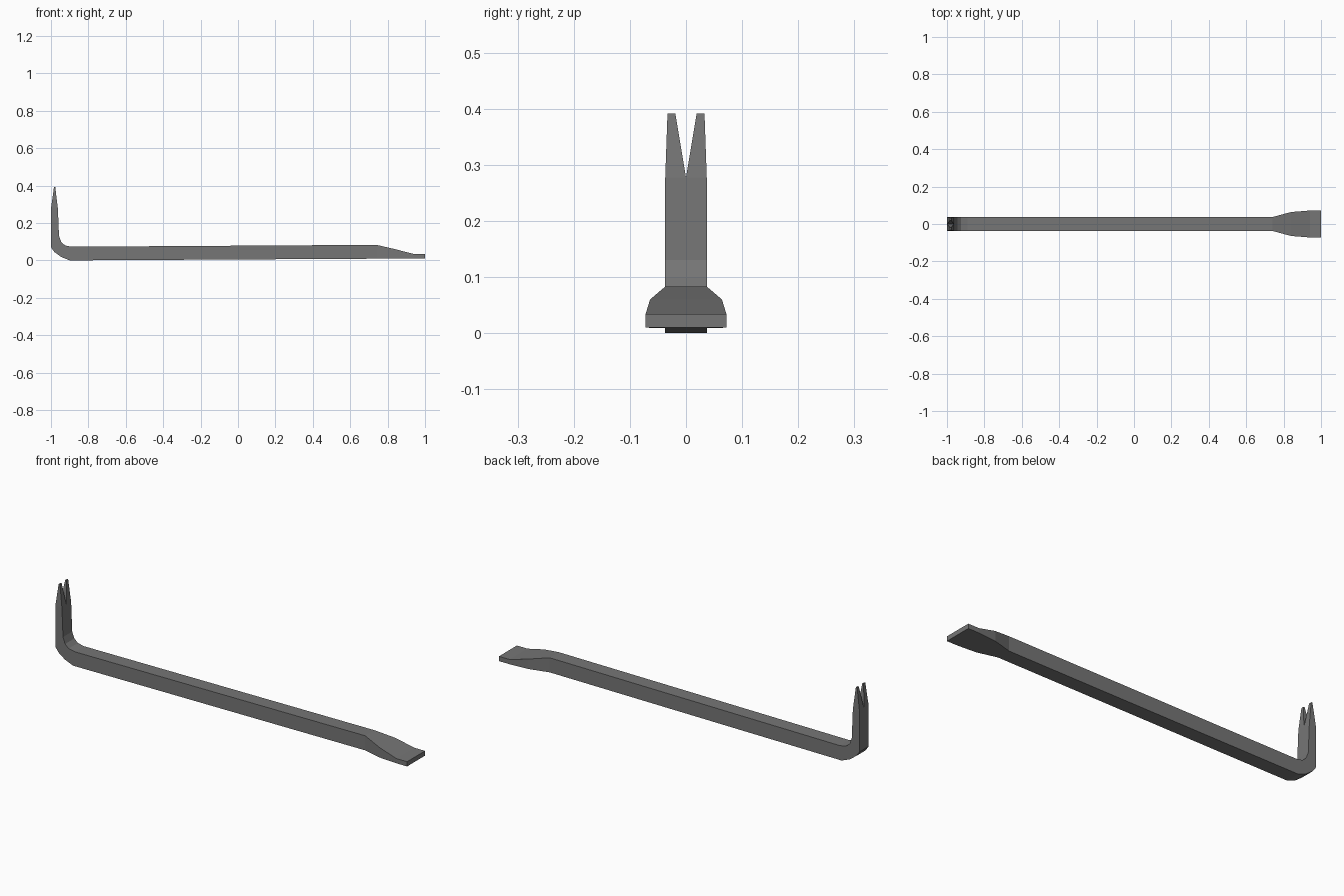
import bpy, bmesh

if "Cube" in bpy.data.objects:
    bpy.data.objects.remove(bpy.data.objects["Cube"])

steel = bpy.data.materials.new("dark grey steel")
steel.diffuse_color = (0.18, 0.18, 0.18, 1)
steel.use_nodes = True
steel.node_tree.nodes["Principled BSDF"].inputs["Base Color"].default_value = steel.diffuse_color

# Side profile: outer (x, z), inner (x, z), half width
sections = [
    ((-1.0, 0.277), (-0.963, 0.277), 0.037),
    ((-1.0, 0.07), (-0.957, 0.13), 0.037),
    ((-0.982, 0.045), (-0.945, 0.098), 0.037),
    ((-0.945, 0.018), (-0.925, 0.08), 0.037),
    ((-0.90, 0.0), (-0.89, 0.073), 0.037),
    ((0.74, 0.009), (0.74, 0.083), 0.037),
    ((0.84, 0.0095), (0.84, 0.06), 0.064),
    ((0.94, 0.01), (0.94, 0.034), 0.072),
    ((1.0, 0.01), (1.0, 0.034), 0.072),
]

bm = bmesh.new()


def ring(outer, inner, y0, y1):
    return [bm.verts.new((p[0], y, p[1]))
            for p, y in ((outer, y0), (outer, y1), (inner, y1), (inner, y0))]


def bridge(a, b):
    for i in range(4):
        j = (i + 1) % 4
        bm.faces.new((a[i], a[j], b[j], b[i]))


# Bent shank and flared chisel end
rings = [ring(o, i, -w, w) for o, i, w in sections]
for a, b in zip(rings, rings[1:]):
    bridge(a, b)
bm.faces.new(rings[-1])

# Two tapering claw prongs meeting in a V notch
first = rings[0]
mid_outer = bm.verts.new((-1.0, 0, 0.277))
mid_inner = bm.verts.new((-0.963, 0, 0.277))
bases = [(first[0], mid_outer, mid_inner, first[3]),
         (mid_outer, first[1], first[2], mid_inner)]
for base, (y0, y1) in zip(bases, ((-0.033, -0.019), (0.019, 0.033))):
    tip = ring((-0.984, 0.391), (-0.977, 0.391), y0, y1)
    bridge(base, tip)
    bm.faces.new(tip)

bmesh.ops.recalc_face_normals(bm, faces=bm.faces)
mesh = bpy.data.meshes.new("pry_bar")
bm.to_mesh(mesh)
bm.free()
mesh.materials.append(steel)
bar = bpy.data.objects.new("pry_bar", mesh)
bpy.context.collection.objects.link(bar)
